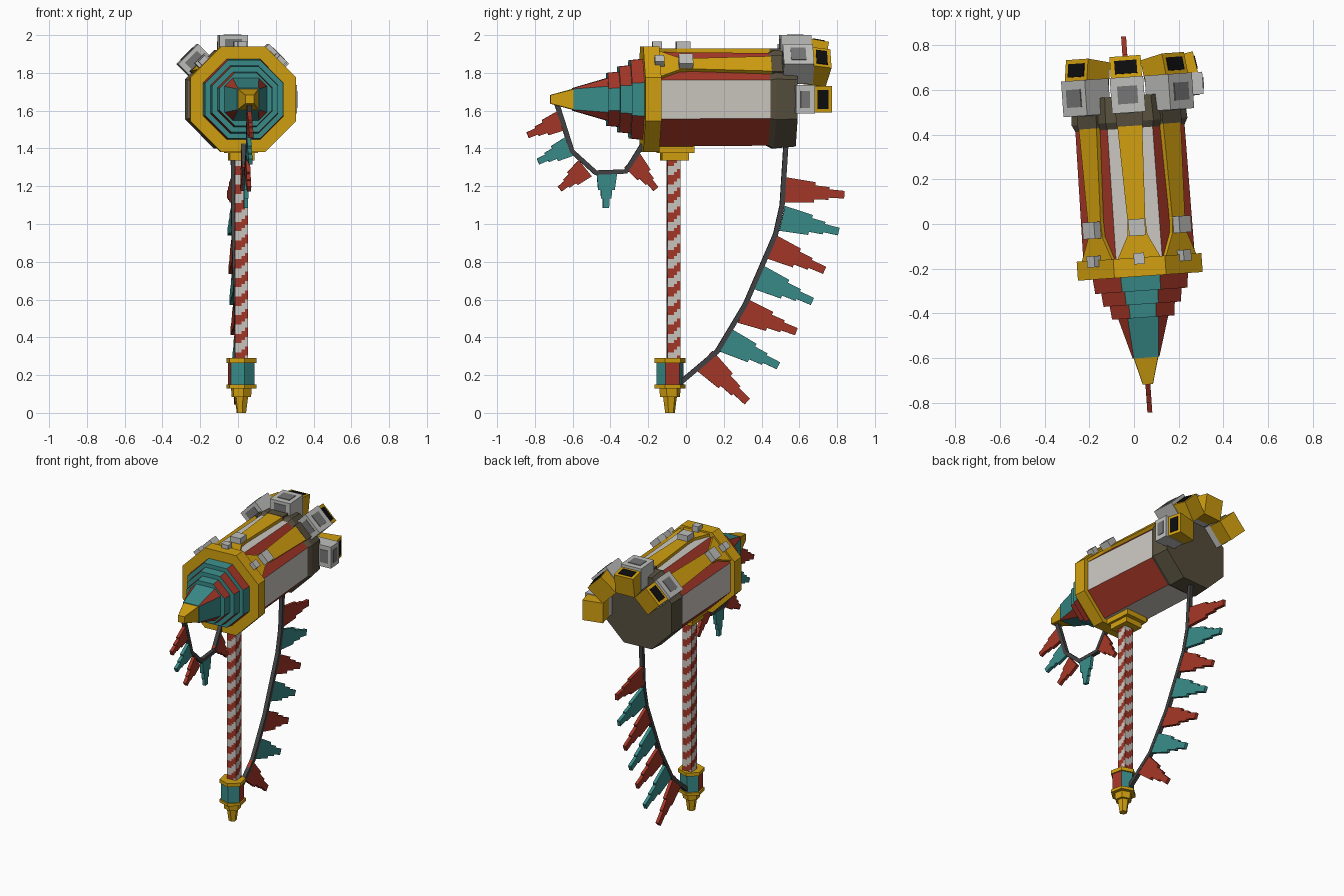
import bpy, bmesh, math
from mathutils import Matrix, Vector

if "Cube" in bpy.data.objects:
    bpy.data.objects.remove(bpy.data.objects["Cube"])


def material(name, r, g, b):
    m = bpy.data.materials.new(name)
    m.use_nodes = True
    m.diffuse_color = (r, g, b, 1)
    m.node_tree.nodes["Principled BSDF"].inputs["Base Color"].default_value = (r, g, b, 1)
    return m


RED = material("brick_red", .37, .037, .02)
TEAL = material("teal", .04, .26, .25)
GOLD = material("gold", .64, .35, .005)
WHITE = material("warm_white", .6, .57, .53)
GREY = material("light_grey", .52, .52, .51)
MID = material("mid_grey", .18, .18, .18)
STRAP = material("charcoal", .055, .055, .058)
BROWN = material("dark_brown", .095, .078, .048)
BLACK = material("black", .004, .004, .004)

YAW = Matrix.Translation((.012, 0, 0)) @ Matrix.Rotation(math.radians(4), 4, "Z")
AXIS_Z = 1.66


def finish(name, bm, mats, matrix=Matrix()):
    """Turn a bmesh into a flat-shaded object, turned with the whole model."""
    bmesh.ops.recalc_face_normals(bm, faces=bm.faces)
    mesh = bpy.data.meshes.new(name)
    bm.to_mesh(mesh)
    bm.free()
    for m in mats:
        mesh.materials.append(m)
    ob = bpy.data.objects.new(name, mesh)
    ob.matrix_world = YAW @ matrix
    bpy.context.collection.objects.link(ob)


def box(name, mat, center, size, matrix=Matrix()):
    bm = bmesh.new()
    bmesh.ops.create_cube(bm, size=1, matrix=Matrix.Translation(center) @ Matrix.Diagonal((*size, 1)))
    finish(name, bm, [mat], matrix)


def loft(name, mats, rings):
    """Eight-sided loft along y; rings are (y, apothem, half flat side).
    Square-on sides take the first colour and diagonals the last."""
    bm = bmesh.new()
    loops = []
    for y, a, f in rings:
        pts = [(a, -f), (a, f), (f, a), (-f, a), (-a, f), (-a, -f), (-f, -a), (f, -a)]
        loops.append([bm.verts.new((x, y, z)) for x, z in pts])
    for p, q in zip(loops, loops[1:]):
        for i in range(8):
            j = (i + 1) % 8
            bm.faces.new((p[i], p[j], q[j], q[i])).material_index = (i % 2) * (len(mats) - 1)
    bm.faces.new(loops[0])
    bm.faces.new(loops[-1])
    finish(name, bm, mats, Matrix.Translation((0, 0, AXIS_Z)))


def octa(y, a):
    return (y, a, a * math.tan(math.pi / 8))


def extrude_outline(name, mat, outline, low, high, matrix=Matrix()):
    """Prism from an (x, y) outline between two heights."""
    bm = bmesh.new()
    face = bm.faces.new([bm.verts.new((x, y, low)) for x, y in outline])
    new = bmesh.ops.extrude_face_region(bm, geom=[face])["geom"]
    bmesh.ops.translate(bm, vec=(0, 0, high - low), verts=[v for v in new if isinstance(v, bmesh.types.BMVert)])
    finish(name, bm, [mat], matrix)


# Head: barrel, collar ring, rear cap
loft("barrel", [WHITE, RED], [octa(-.16, .25), octa(.43, .245)])
loft("front_ring", [GOLD], [octa(-.235, .28), octa(-.15, .28)])
loft("rear_cap", [BROWN], [octa(.41, .235), octa(.46, .26), octa(.575, .25)])

# Stepped nose, ending in a square gold tip
for i, a in enumerate((.215, .182, .148)):
    front = -.30 - .06 * i
    loft(f"nose_step_{i + 1}", [TEAL, RED], [octa(front, a - .008), octa(front + .08, a)])
loft("nose_cone", [TEAL, RED], [(-.6, .06, .055), (-.41, .115, .07)])
loft("nose_tip", [GOLD], [(-.72, .023, .022), (-.59, .058, .056)])

# Straps along the barrel and the vents at the rear
for side, angle in (("top", 0), ("upper_left", 45), ("upper_right", -45), ("left", 90)):
    frame = Matrix.Translation((0, 0, AXIS_Z)) @ Matrix.Rotation(math.radians(angle), 4, "Y")
    start = .50
    if side == "left":
        start = .56
    else:
        half = [(.1, -.16), (.045, -.05), (.04, .02), (.058, .5)]
        outline = half + [(-x, y) for x, y in reversed(half)]
        extrude_outline(f"{side}_brace", GOLD, outline, .235, .268, frame)
        box(f"{side}_small_stud", GREY, (0, -.155, .28), (.048, .05, .055), frame)
        box(f"{side}_large_stud", GREY, (0, -.015, .275), (.075, .075, .065), frame)
        box(f"{side}_bracket", BROWN, (0, .49, .24), (.12, .1, .06), frame)
    tilt = frame @ Matrix.Translation((0, .66, .26)) @ Matrix.Rotation(math.radians(-10), 4, "X")
    length = .66 - start
    box(f"{side}_vent_block", GREY, (0, start + length / 2, .265), (.15, length, .15), frame)
    box(f"{side}_vent_panel", MID, (0, start + length / 2, .341), (.09, length * .5, .006), frame)
    box(f"{side}_vent_intake", MID, (0, start, .29), (.09, .006, .06), frame)
    box(f"{side}_vent_tail", GOLD, (0, .03, -.01), (.14, .11, .14), tilt)
    box(f"{side}_vent_mouth", BLACK, (0, .035, .061), (.1, .06, .006), tilt)

# Striped square handle, wound in small blocks
COLS, ROWS, HALF, HY = 4, 68, .034, -.066
bm = bmesh.new()
rim = []
corners = [Vector(c) * HALF for c in ((-1, -1), (1, -1), (1, 1), (-1, 1))]
for i in range(4):
    rim += [corners[i].lerp(corners[(i + 1) % 4], k / COLS) for k in range(COLS)]
rows = [[bm.verts.new((p.x, p.y + HY, .27 + 1.12 * r / ROWS)) for p in rim] for r in range(ROWS + 1)]
n = len(rim)
for r in range(ROWS):
    for c in range(n):
        d = (c + 1) % n
        face = bm.faces.new((rows[r][c], rows[r][d], rows[r + 1][d], rows[r + 1][c]))
        face.material_index = int((r - math.floor(c * .75)) % 6 < 3)
finish("handle", bm, [WHITE, RED])

# Collar under the head
box("collar_top", GOLD, (0, -.055, 1.395), (.165, .19, .04))
box("collar_base", GOLD, (0, -.06, 1.36), (.13, .145, .045))


# Six-sided pommel
def hex_part(name, mats, low, high, r_low, r_high):
    bm = bmesh.new()
    rings = []
    for z, radius in ((low, r_low), (high, r_high)):
        angles = [math.radians(60 * k - 30) for k in range(6)]
        rings.append([bm.verts.new((radius * math.cos(a), radius * math.sin(a), z)) for a in angles])
    for k in range(6):
        j = (k + 1) % 6
        face = bm.faces.new((rings[0][k], rings[0][j], rings[1][j], rings[1][k]))
        # the sides facing left and right take the last colour
        face.material_index = (len(mats) - 1) * int(k % 3 == 0)
    for ring in rings:
        bm.faces.new(ring)
    finish(name, bm, mats, Matrix.Translation((0, -.085, 0)) @ Matrix.Rotation(math.radians(8), 4, "Z"))


hex_part("pommel_tip", [GOLD], 0, .09, .026, .038)
hex_part("pommel_step", [GOLD], .085, .135, .054, .058)
hex_part("pommel_lower_rim", [GOLD], .13, .15, .084, .084)
hex_part("pommel_grip", [TEAL, RED], .15, .27, .074, .074)
hex_part("pommel_upper_rim", [GOLD], .265, .29, .084, .084)


# Hanging cords and stepped pennants
def cord(name, points, half=.013):
    bm = bmesh.new()
    pts = [Vector((0, y, z)) for y, z in points]
    loops = []
    for i, p in enumerate(pts):
        t = (pts[min(i + 1, len(pts) - 1)] - pts[max(i - 1, 0)]).normalized()
        side = Vector((0, -t.z, t.y)) * half
        across = Vector((half, 0, 0))
        loops.append([bm.verts.new(p + s) for s in (side + across, side - across, -side - across, across - side)])
    for p, q in zip(loops, loops[1:]):
        for i in range(4):
            j = (i + 1) % 4
            bm.faces.new((p[i], p[j], q[j], q[i]))
    bm.faces.new(loops[0])
    bm.faces.new(loops[-1])
    finish(name, bm, [STRAP])


def pennant(name, mat, y0, z0, y1, z1, width):
    along = Vector((0, y1 - y0, z1 - z0))
    length = along.length
    along.normalize()
    across = Vector((0, -along.z, along.y))
    # outline lies in the plane of the cords, thickness runs across it
    frame = Matrix((along, across, along.cross(across))).transposed().to_4x4()
    frame.translation = (0, y0, z0)
    w = width / 2
    half = [(0, w), (.5, w * .8), (.5, w * .55), (.74, w * .5), (.74, w * .33), (1, w * .3)]
    outline = [(x * length, y) for x, y in half] + [(x * length, -y) for x, y in reversed(half)]
    extrude_outline(name, mat, outline, -.011, .011, frame)


cord("rear_cord", [(.53, 1.42), (.51, 1.10), (.475, .945), (.315, .575), (.165, .325), (-.03, .16)])
cord("front_cord", [(-.69, 1.65), (-.605, 1.385), (-.48, 1.272), (-.32, 1.278), (-.23, 1.42)])

REAR = [(.525, 1.18, .84, 1.155), (.51, 1.03, .81, .96), (.44, .885, .735, .755), (.38, .72, .67, .59),
        (.30, .54, .585, .43), (.21, .385, .49, .25), (.095, .28, .325, .06)]
FRONT = [(-.655, 1.55, -.84, 1.47), (-.61, 1.415, -.785, 1.33), (-.535, 1.295, -.67, 1.185),
         (-.42, 1.275, -.425, 1.085), (-.285, 1.335, -.16, 1.185)]
for label, row, width in (("rear", REAR, .135), ("front", FRONT, .11)):
    for i, ends in enumerate(row):
        pennant(f"{label}_pennant_{i + 1}", TEAL if i % 2 else RED, *ends, width)
